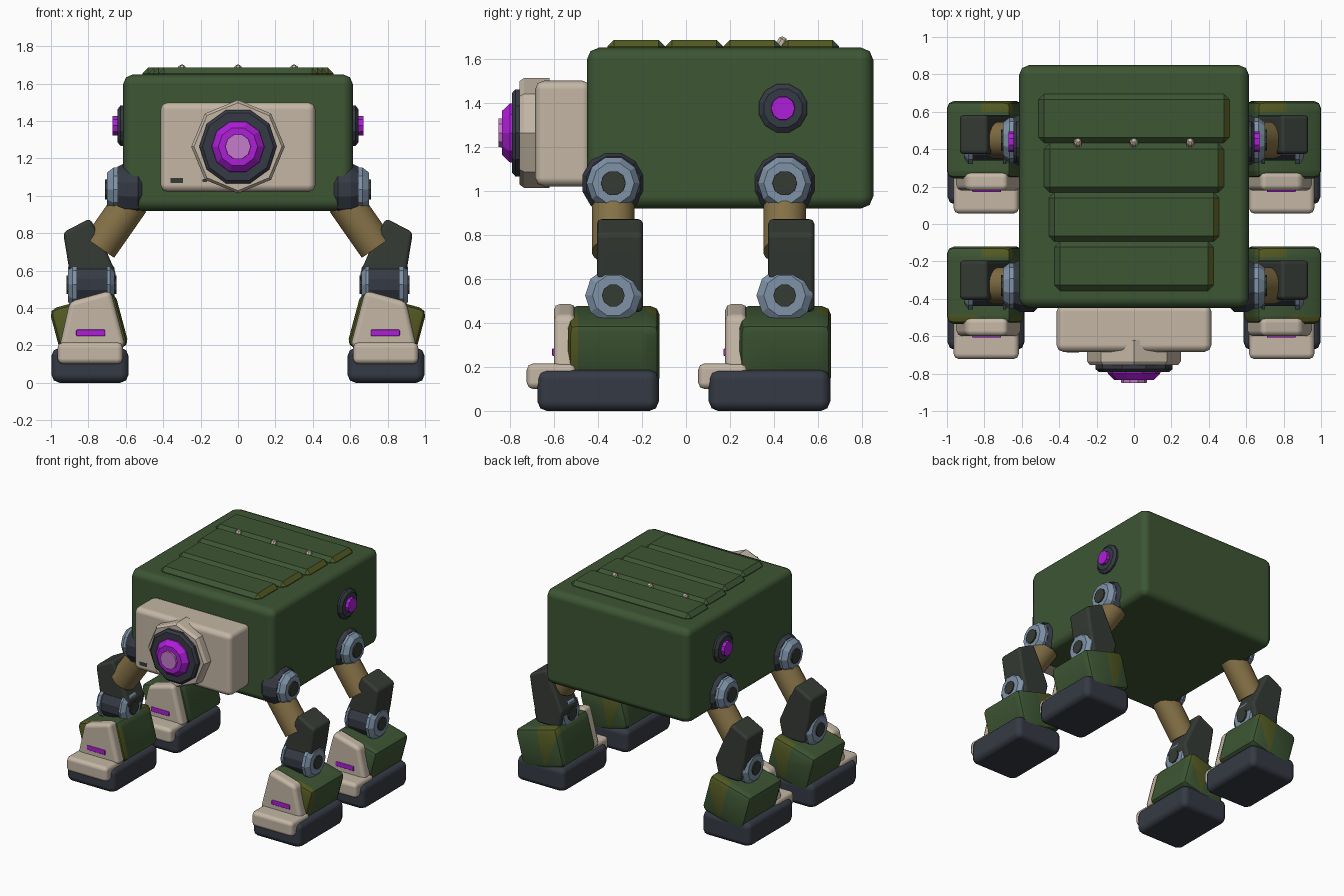
import bpy, bmesh, math
from mathutils import Vector

if "Cube" in bpy.data.objects:
    bpy.data.objects.remove(bpy.data.objects["Cube"])


def material(name, rgb):
    m = bpy.data.materials.new(name)
    m.diffuse_color = (*rgb, 1)
    m.use_nodes = True
    m.node_tree.nodes["Principled BSDF"].inputs["Base Color"].default_value = m.diffuse_color
    return m


GREEN = material("armour green", (0.047, 0.092, 0.034))
BEIGE = material("beige", (0.55, 0.47, 0.375))
NAVY = material("dark navy", (0.036, 0.042, 0.057))
STEEL = material("blue steel", (0.21, 0.29, 0.39))
TAN = material("bronze tan", (0.235, 0.165, 0.062))
CHAR = material("olive charcoal", (0.036, 0.043, 0.035))
PURPLE = material("bright purple", (0.42, 0.013, 0.68))
LILAC = material("pale purple", (0.55, 0.2, 0.6))
OLIVE = material("camo olive", (0.085, 0.1, 0.016))


def finish(name, bm, mats, smooth=False, mirror=False, bevel=0):
    bmesh.ops.recalc_face_normals(bm, faces=bm.faces)
    me = bpy.data.meshes.new(name)
    bm.to_mesh(me)
    bm.free()
    for m in mats:
        me.materials.append(m)
    ob = bpy.data.objects.new(name, me)
    bpy.context.collection.objects.link(ob)
    if smooth:
        bpy.context.view_layer.objects.active = ob
        ob.select_set(True)
        bpy.ops.object.shade_smooth_by_angle(angle=math.radians(35))
        ob.select_set(False)
    if bevel:
        me.shade_smooth()
        b = ob.modifiers.new("soft edges", "BEVEL")
        b.width, b.segments, b.harden_normals = bevel, 2, True
        b.limit_method = "ANGLE"
    if mirror:
        ob.modifiers.new("other side", "MIRROR")
    return ob


def prism_mesh(points, y0, y1):
    """Outline in x,z extruded along y."""
    bm = bmesh.new()
    f = bm.faces.new([bm.verts.new((x, y0, z)) for x, z in points])
    r = bmesh.ops.extrude_face_region(bm, geom=[f])
    vs = [v for v in r["geom"] if isinstance(v, bmesh.types.BMVert)]
    bmesh.ops.translate(bm, verts=vs, vec=(0, y1 - y0, 0))
    return bm


def prism(name, points, y0, y1, mat, bevel=0.03, mirror=False):
    return finish(name, prism_mesh(points, y0, y1), [mat], bevel=bevel, mirror=mirror)


def rect(x0, x1, z0, z1):
    return [(x0, z0), (x1, z0), (x1, z1), (x0, z1)]


def lathe(name, origin, axis, profile, mat, sides=10, phase=0.5, mirror=False, smooth=False):
    """Rings of (distance along axis, radius) joined and capped."""
    bm = bmesh.new()
    a = Vector(axis).normalized()
    u = a.cross(Vector((0, 1, 0)) if abs(a.y) < 0.9 else Vector((1, 0, 0))).normalized()
    w = a.cross(u)
    rings = []
    for d, r in profile:
        ring = []
        for i in range(sides):
            t = 2 * math.pi * (i + phase) / sides
            p = Vector(origin) + a * d + (u * math.cos(t) + w * math.sin(t)) * r
            ring.append(bm.verts.new(p))
        rings.append(ring)
    for lo, hi in zip(rings, rings[1:]):
        for i in range(sides):
            j = (i + 1) % sides
            bm.faces.new((lo[i], lo[j], hi[j], hi[i]))
    bm.faces.new(rings[0])
    bm.faces.new(rings[-1])
    return finish(name, bm, [mat], smooth=smooth, mirror=mirror)


# Hull
prism("hull", rect(-0.615, 0.615, 0.92, 1.65), -0.45, 0.85, GREEN, 0.055)

# Roof panels, narrowing toward the front, with worn left edges
for i, half in enumerate((0.425, 0.455, 0.48, 0.51)):
    y0 = -0.357 + i * 0.263
    bm = prism_mesh(rect(-half, half, 1.6, 1.685), y0, y0 + 0.263)
    bmesh.ops.bevel(bm, geom=bm.edges[:], offset=0.03, segments=1, affect="EDGES")
    for y in (0.07, 0.16):
        bmesh.ops.bisect_plane(bm, geom=bm.verts[:] + bm.edges[:] + bm.faces[:],
                               plane_co=(0, y0 + y, 0), plane_no=(0.3, 1, 0))
    bm.normal_update()
    for f in bm.faces:
        y = f.calc_center_median().y - y0
        f.material_index = int(f.normal.x < -0.3 and y < 0.16)
    finish("roof_panel", bm, [GREEN, OLIVE])

# Roof studs
for x in (-0.3, 0, 0.3):
    lathe("roof_stud", (x, 0.425, 1.66), (0, 0.5, 0.8),
          [(0, 0.022), (0.03, 0.022), (0.042, 0.012)], BEIGE, 8)

# Head and lens
prism("head", rect(-0.415, 0.415, 1.02, 1.5), -0.685, -0.43, BEIGE, 0.04)
FRONT = (0, -1, 0)
EYE = (0, 0, 1.263)
lathe("lens_collar", EYE, FRONT, [(0.62, 0.25), (0.735, 0.25), (0.755, 0.235)], BEIGE, 8, 0)
lathe("lens_housing", EYE, FRONT, [(0.70, 0.207), (0.775, 0.207), (0.79, 0.19)], NAVY)
lathe("lens_ring", EYE, FRONT, [(0.78, 0.143), (0.80, 0.14), (0.835, 0.105)], PURPLE)
lathe("lens_core", EYE, FRONT, [(0.82, 0.07), (0.85, 0.068)], LILAC)
prism("head_scratch", rect(-0.36, -0.295, 1.07, 1.095), -0.688, -0.68, CHAR, 0)
prism("head_scratch_small", rect(-0.19, -0.165, 1.075, 1.09), -0.688, -0.68, CHAR, 0)

# Side sensors
SIDE = (1, 0, 0)
lathe("side_sensor_rim", (0, 0.44, 1.375), SIDE,
      [(0.6, 0.113), (0.628, 0.113), (0.645, 0.09)], NAVY, 12, mirror=True)
lathe("side_sensor", (0, 0.44, 1.375), SIDE, [(0.63, 0.056), (0.67, 0.054)],
      PURPLE, 10, mirror=True)


def boot(cy):
    # Tilted block with camouflage patches on its rear and low front corner
    ang = math.radians(15)
    c, s = math.cos(ang), math.sin(ang)
    pts = [(0.796 + a * c + b * s, 0.295 - a * s + b * c)
           for a, b in rect(-0.182, 0.182, -0.15, 0.15)]
    bm = prism_mesh(pts, cy - 0.205, cy + 0.21)
    bmesh.ops.bevel(bm, geom=bm.edges[:], offset=0.04, segments=2, profile=0.5, affect="EDGES")
    cuts = [((0, cy + 0.15, 0), (0, 1, 0)), ((0.69, 0, 0.3), (1, 0, 0.35)),
            ((0.78, 0, 0.3), (1, 0, -0.25)), ((0, 0, 0.34), (-0.3, 0, 1)),
            ((0, cy - 0.16, 0), (0, 1, 0)), ((0, 0, 0.29), (0, 0.3, 1))]
    for co, no in cuts:
        bmesh.ops.bisect_plane(bm, geom=bm.verts[:] + bm.edges[:] + bm.faces[:],
                               plane_co=co, plane_no=no)
    for f in bm.faces:
        p = f.calc_center_median()
        side = [(p - Vector(co)).dot(Vector(no)) > 0 for co, no in cuts]
        if side[0] and side[1] and not side[2]:
            f.material_index = 1
        elif side[0] and side[2] and side[3]:
            f.material_index = 2
        elif not side[4] and not side[5]:
            f.material_index = 1
    finish("boot", bm, [GREEN, OLIVE, CHAR], smooth=True, mirror=True)


# Four legs: one side is modelled, the other mirrored
for cy in (-0.33, 0.448):
    # Shoulder
    lathe("shoulder", (0, cy, 1.035), SIDE,
          [(0.49, 0.1), (0.535, 0.145), (0.605, 0.145), (0.645, 0.125)], NAVY, 12, mirror=True)
    lathe("shoulder_disc", (0, cy, 1.035), SIDE,
          [(0.62, 0.122), (0.665, 0.122), (0.70, 0.095)], STEEL, 10, mirror=True)
    lathe("shoulder_hub", (0, cy, 1.035), SIDE, [(0.68, 0.058), (0.71, 0.056)],
          CHAR, 10, mirror=True)
    # Upper and middle leg
    lathe("upper_leg", (0.57, cy, 0.97), (0.573, 0, -0.82), [(0, 0.098), (0.30, 0.098)],
          TAN, 20, mirror=True, smooth=True)
    prism("middle_leg", [(0.79, 0.88), (0.935, 0.805), (0.905, 0.62), (0.87, 0.45),
                         (0.68, 0.45), (0.65, 0.58), (0.71, 0.72)],
          cy - 0.075, cy + 0.135, CHAR, 0.022, True)
    # Ankle joint
    lathe("ankle", (0, cy, 0.525), SIDE, [(0.69, 0.113), (0.875, 0.113)], NAVY, 12, mirror=True)
    lathe("ankle_disc", (0, cy, 0.525), SIDE,
          [(0.66, 0.095), (0.685, 0.128), (0.70, 0.128)], STEEL, 10, mirror=True)
    lathe("ankle_disc_outer", (0, cy, 0.525), SIDE,
          [(0.86, 0.128), (0.885, 0.128), (0.91, 0.095)], STEEL, 10, mirror=True)
    lathe("ankle_hub", (0, cy, 0.525), SIDE, [(0.65, 0.052), (0.918, 0.052)],
          CHAR, 10, mirror=True)
    # Foot
    boot(cy)
    prism("shin_guard", [(0.6, 0.19), (0.955, 0.19), (0.90, 0.435), (0.68, 0.495)],
          cy - 0.27, cy - 0.17, BEIGE, 0.03, True)
    prism("shin_light", rect(0.71, 0.865, 0.25, 0.285), cy - 0.278, cy - 0.25, PURPLE, 0.006, True)
    prism("sole", rect(0.585, 0.998, 0.0, 0.188), cy - 0.345, cy + 0.207, NAVY, 0.045, True)
    prism("toe_cap", rect(0.615, 0.965, 0.1, 0.217), cy - 0.393, cy - 0.165, BEIGE, 0.03, True)
